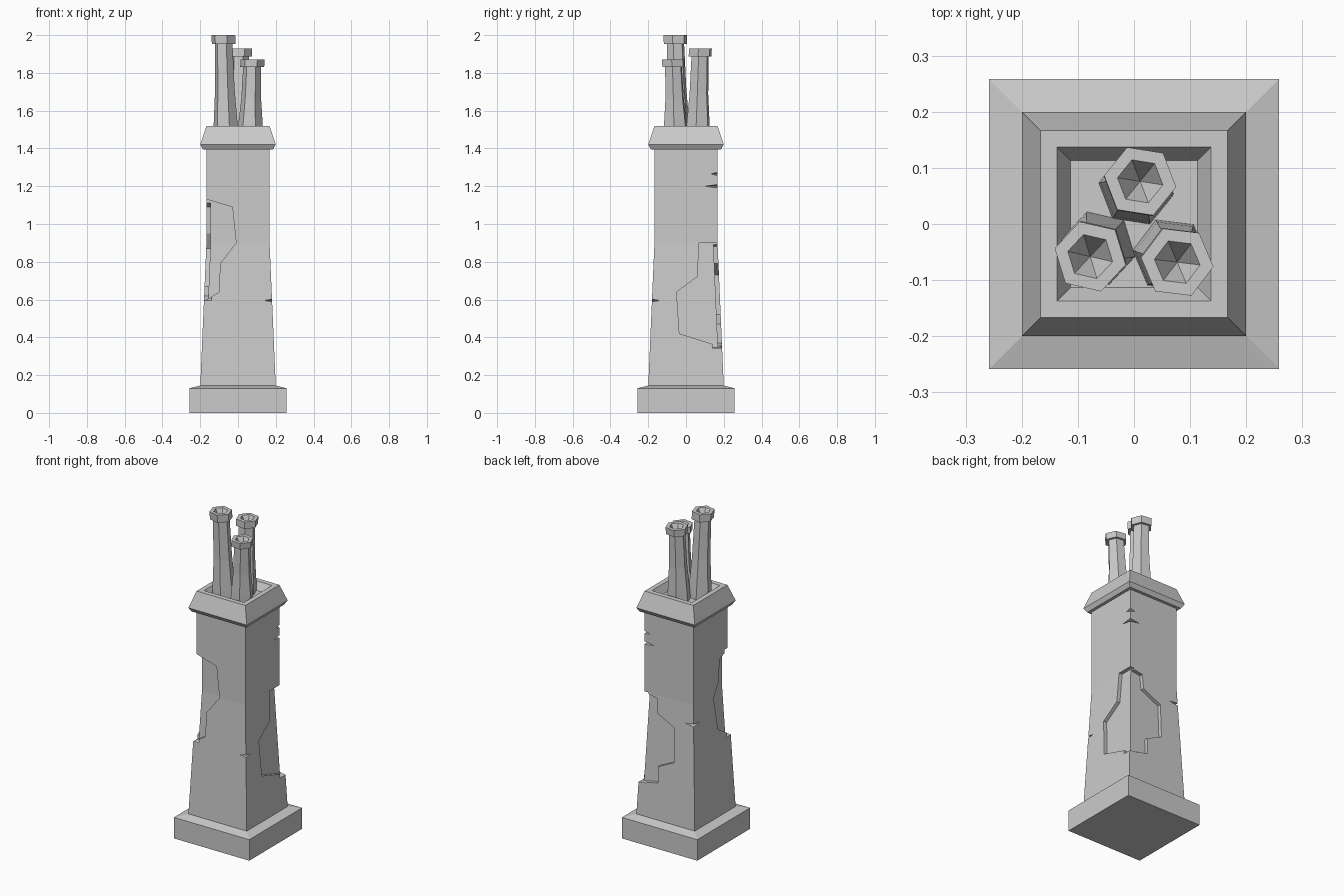
import bpy, bmesh, math
from mathutils import Vector

cube = bpy.data.objects.get("Cube")
if cube:
    bpy.data.objects.remove(cube, do_unlink=True)

stone = bpy.data.materials.new("grey_stone")
stone.use_nodes = True
grey = (0.6, 0.6, 0.6, 1)
stone.diffuse_color = grey
stone.node_tree.nodes["Principled BSDF"].inputs["Base Color"].default_value = grey


def finish(bm, name):
    bmesh.ops.remove_doubles(bm, verts=bm.verts, dist=1e-5)
    bmesh.ops.recalc_face_normals(bm, faces=bm.faces)
    mesh = bpy.data.meshes.new(name)
    bm.to_mesh(mesh)
    bm.free()
    mesh.materials.append(stone)
    obj = bpy.data.objects.new(name, mesh)
    bpy.context.collection.objects.link(obj)
    return obj


def loft(name, rings, sides, turn):
    """Skin a stack of polygon rings given as (x, y, z, radius)."""
    bm = bmesh.new()
    loops = []
    for x, y, z, r in rings:
        angles = [turn + math.tau * i / sides for i in range(sides)]
        loops.append([bm.verts.new((x + r * math.cos(a), y + r * math.sin(a), z)) for a in angles])
    for low, high in zip(loops, loops[1:]):
        for i in range(sides):
            j = (i + 1) % sides
            bm.faces.new((low[i], low[j], high[j], high[i]))
    bm.faces.new(loops[0][::-1])
    bm.faces.new(loops[-1])
    return finish(bm, name)


def square_stack(name, profile):
    """Square tower part from (half width, z) pairs."""
    rings = [(0, 0, z, half * math.sqrt(2)) for half, z in profile]
    return loft(name, rings, 4, math.pi / 4)


def prism(axis, sign, outline):
    """Cutter for one face: outline in (along face, z), pushed through the face."""
    bm = bmesh.new()
    ends = []
    for depth in (0.14 * sign, 0.3 * sign):
        ends.append([bm.verts.new((depth, u, z) if axis == "x" else (u, depth, z)) for u, z in outline])
    n = len(outline)
    for i in range(n):
        j = (i + 1) % n
        bm.faces.new((ends[0][i], ends[0][j], ends[1][j], ends[1][i]))
    bm.faces.new(ends[0])
    bm.faces.new(ends[1])
    return finish(bm, "cutter")


def wedge(sx, sy, z, reach, height):
    """Cutter for a V-shaped chip across a vertical corner."""
    half = half_width(z)
    corner = Vector((sx * half, sy * half, z))
    out = Vector((sx, sy, 0)).normalized()
    side = Vector((-sy, sx, 0)).normalized() * 0.2
    deep = reach / math.sqrt(2)
    apex = corner - out * deep
    far = corner + out * deep
    rise = Vector((0, 0, height))
    bm = bmesh.new()
    for p in (apex, far + rise, far - rise):
        bm.verts.new(p + side)
        bm.verts.new(p - side)
    bmesh.ops.convex_hull(bm, input=bm.verts)
    return finish(bm, "cutter")


def combine(target, tool, operation):
    mod = target.modifiers.new("combine", "BOOLEAN")
    mod.operation = operation
    mod.solver = "EXACT"
    mod.object = tool
    bpy.context.view_layer.objects.active = target
    bpy.ops.object.modifier_apply(modifier=mod.name)
    bpy.data.objects.remove(tool, do_unlink=True)


def half_width(z):
    return 0.167 + 0.033 * max(0, (0.9 - z) / 0.76)


# Plinth with a shallow sloped top
square_stack("plinth", [(0.258, 0), (0.258, 0.13), (0.2, 0.145)])

# Tapered shaft
shaft = square_stack("shaft", [(half_width(z), z) for z in (0.14, 0.9, 1.41)])

# Broken plaster patches wrapping two opposite corners
patches = [
    ("y", -1, [(-.25, 1.155), (-.03, 1.09), (-.01, .9), (-.095, .79), (-.1, .64), (-.25, .55)]),
    ("x", -1, [(-.25, 1.155), (-.09, 1.09), (-.08, .95), (-.03, .87), (-.06, .67), (-.25, .55)]),
    ("x", 1, [(.25, .9), (.07, .9), (.06, .72), (-.05, .64), (-.035, .42), (.25, .33)]),
    ("y", 1, [(.25, .91), (.08, .88), (.075, .79), (-.045, .73), (-.045, .52),
              (.06, .47), (.06, .37), (.25, .33)]),
]
for patch in patches:
    combine(shaft, prism(*patch), "DIFFERENCE")
core = square_stack("core", [(half_width(z) - 0.022, z) for z in (0.2, 0.9, 1.35)])
combine(shaft, core, "UNION")

# Chipped corners
for chip in [(1, 1, 1.2, 0.065, 0.018), (1, 1, 1.265, 0.035, 0.018),
             (1, -1, 0.595, 0.045, 0.012), (-1, 1, 0.78, 0.06, 0.016)]:
    combine(shaft, wedge(*chip), "DIFFERENCE")

# Flared cap with a sunken tray
square_stack("cap", [(0.16, 1.395), (0.185, 1.395), (0.2, 1.42), (0.167, 1.52),
                     (0.137, 1.52), (0.113, 1.475)])


# Leaning hexagonal pots with collars and hollow tops
def pot(name, base, top, height, collar, turn):
    def ring(t, z, r):
        return (base[0] + (top[0] - base[0]) * t, base[1] + (top[1] - base[1]) * t, z, r)
    rim = height - collar
    middle = 1.52 + (rim - 1.52) * 0.45
    rings = [ring(0, 1.47, 0.068), ring(0.1, 1.53, 0.065), ring(0.4, middle, 0.053),
             ring(0.85, rim, 0.048), ring(0.85, rim, 0.064), ring(1, height, 0.065),
             ring(1, height, 0.041), ring(1, height - 0.08, 0)]
    loft(name, rings, 6, math.radians(turn))


pot("tall_pot", (-0.064, -0.043), (-0.078, -0.058), 2.0, 0.048, 47)
pot("back_pot", (0.004, 0.063), (0.011, 0.076), 1.93, 0.042, 51)
pot("short_pot", (0.065, -0.055), (0.077, -0.068), 1.87, 0.038, 53)
